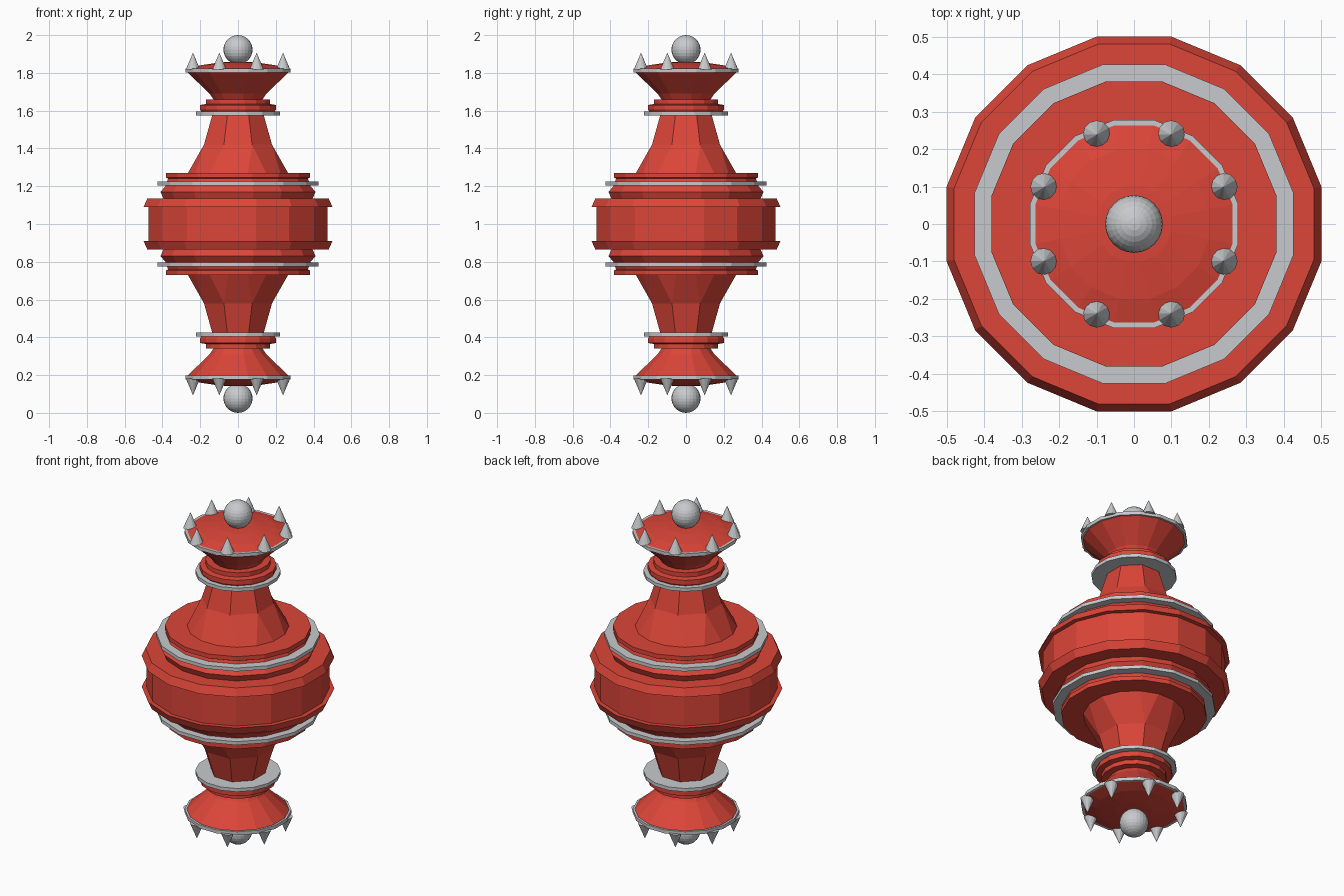
import bpy, bmesh
from math import cos, sin, pi, radians

cube = bpy.data.objects.get("Cube")
if cube:
    bpy.data.objects.remove(cube, do_unlink=True)


def material(name, color):
    m = bpy.data.materials.new(name)
    m.use_nodes = True
    m.diffuse_color = color
    m.node_tree.nodes["Principled BSDF"].inputs["Base Color"].default_value = color
    return m


RED = material("red", (0.72, 0.06, 0.04, 1))
SILVER = material("silver", (0.58, 0.59, 0.61, 1))
SIDES = 16
STEP = 2 * pi / SIDES


def finish(name, bm, mat):
    bmesh.ops.remove_doubles(bm, verts=bm.verts, dist=0.0005)
    bmesh.ops.recalc_face_normals(bm, faces=bm.faces)
    mesh = bpy.data.meshes.new(name)
    bm.to_mesh(mesh)
    bm.free()
    mesh.materials.append(mat)
    obj = bpy.data.objects.new(name, mesh)
    bpy.context.collection.objects.link(obj)
    return obj


def lathe(name, rows, mat, closed=False):
    """Turn rows of (half width, height, octagonal?) into a faceted solid."""
    bm = bmesh.new()
    rings = []
    for w, z, octagon in rows:
        ring = []
        for i in range(SIDES):
            a = (i + 0.5) * STEP
            r = w / cos(STEP / 2)
            if octagon:  # neighbouring corners meet in pairs
                a = (i // 2 * 2 + 1) * STEP
                r = w / cos(STEP)
            ring.append(bm.verts.new((r * cos(a), r * sin(a), z)))
        rings.append(ring)
    pairs = list(zip(rings, rings[1:]))
    if closed:
        pairs.append((rings[-1], rings[0]))
    for lo, hi in pairs:
        for i in range(SIDES):
            j = (i + 1) % SIDES
            bm.faces.new((lo[i], lo[j], hi[j], hi[i]))
    return finish(name, bm, mat)


# Turned body: upper half profile, mirrored about the middle height
upper = [
    (0.475, 1.04), (0.475, 1.09), (0.50, 1.09), (0.48, 1.135), (0.395, 1.135),
    (0.41, 1.17), (0.385, 1.20), (0.37, 1.24), (0.38, 1.245), (0.38, 1.27),
    (0.265, 1.27), (0.18, 1.42, True), (0.135, 1.58, True),
    (0.19, 1.59), (0.20, 1.605), (0.20, 1.63), (0.17, 1.635), (0.17, 1.66),
    (0.13, 1.66), (0.15, 1.69), (0.265, 1.80), (0.27, 1.82), (0.20, 1.84),
    (0.10, 1.855), (0.0, 1.86),
]
upper = [(p + (False,))[:3] for p in upper if p != (0.475, 1.04)]
lower = [(w, 2 - z, o) for w, z, o in reversed(upper)]
lathe("turned_body", lower + upper, RED)

for side, label in ((1, "upper"), (-1, "lower")):
    def height(z):
        return 1 + side * (z - 1)

    # Silver bands
    for part, w, inner, z in (("belly_band", 0.425, 0.36, 1.215),
                              ("neck_band", 0.222, 0.12, 1.585),
                              ("rim_band", 0.277, 0.24, 1.812)):
        z = height(z)
        section = [(inner, z - 0.01, False), (w, z - 0.01, False),
                   (w, z + 0.01, False), (inner, z + 0.01, False)]
        lathe(f"{label}_{part}", section, SILVER, closed=True)

    # Ball finial
    bm = bmesh.new()
    bmesh.ops.create_uvsphere(bm, u_segments=24, v_segments=14, radius=0.077)
    bmesh.ops.translate(bm, verts=bm.verts, vec=(0, 0, height(1.923)))
    finish(f"{label}_ball", bm, SILVER)

    # Ring of spikes
    for k in range(8):
        a = radians(22.5 + 45 * k)
        bm = bmesh.new()
        base, tip = (0.038, 0) if side > 0 else (0, 0.038)
        bmesh.ops.create_cone(bm, cap_ends=True, segments=12,
                              radius1=base, radius2=tip, depth=0.09)
        bmesh.ops.translate(bm, verts=bm.verts,
                            vec=(0.258 * cos(a), 0.258 * sin(a), height(1.862)))
        finish(f"{label}_spike_{k + 1}", bm, SILVER)
